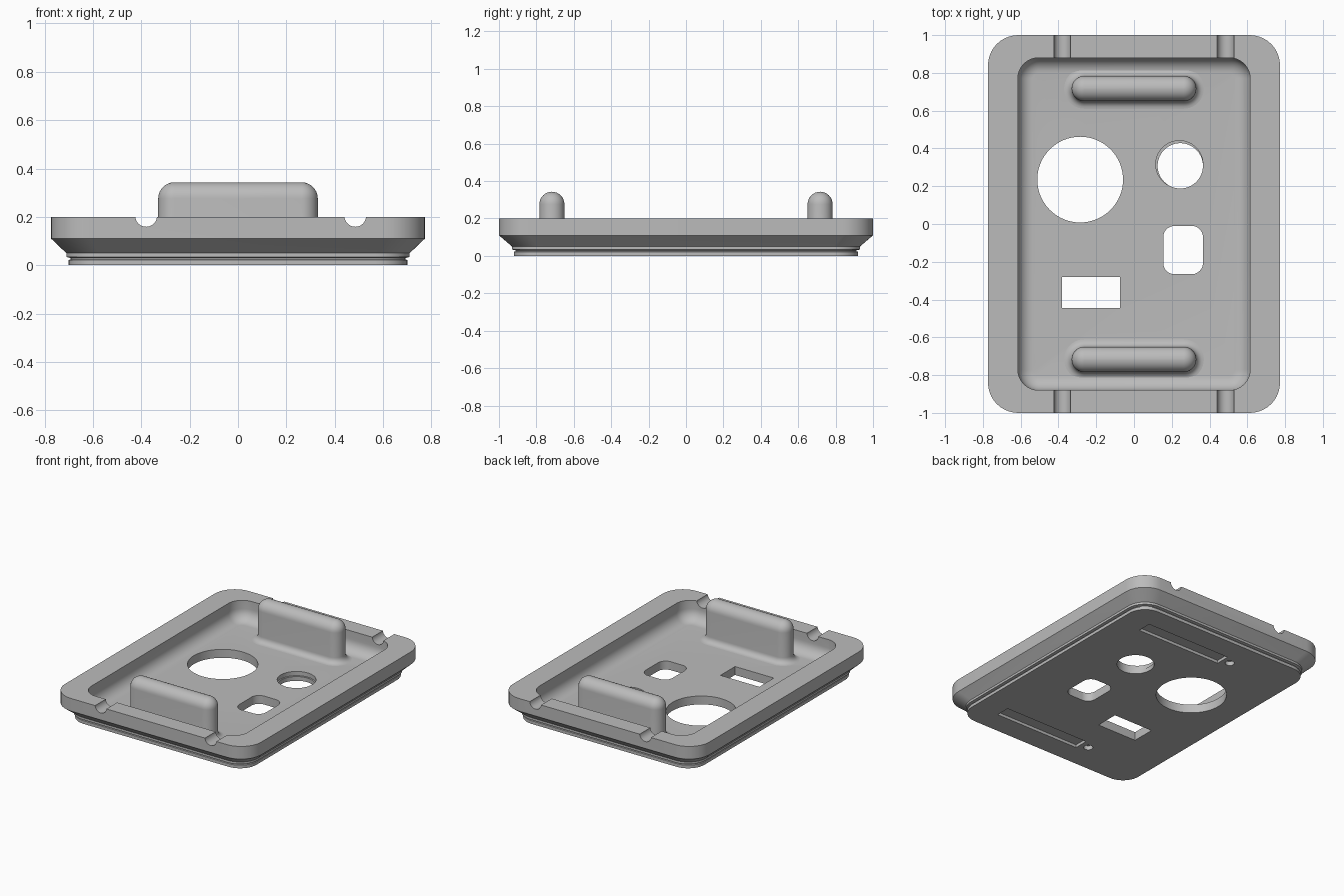
import bpy, bmesh, math

if "Cube" in bpy.data.objects:
    bpy.data.objects.remove(bpy.data.objects["Cube"])

grey = bpy.data.materials.new("plain grey")
grey.diffuse_color = (0.5, 0.5, 0.5, 1)
grey.use_nodes = True
grey.node_tree.nodes["Principled BSDF"].inputs["Base Color"].default_value = grey.diffuse_color


def loop(cx, cy, hx, hy, r, z, seg=10):
    """Rounded rectangle outline; r equal to the half size gives a stadium or circle."""
    pts = []
    for q, (sx, sy) in enumerate([(1, 1), (-1, 1), (-1, -1), (1, -1)]):
        for i in range(seg + 1):
            a = math.pi / 2 * (q + i / seg)
            pts.append((cx + sx * (hx - r) + r * math.cos(a),
                        cy + sy * (hy - r) + r * math.sin(a), z))
    return pts


def loft(name, loops):
    """Skin a stack of matching outlines and cap both ends."""
    bm = bmesh.new()
    rings = [[bm.verts.new(p) for p in pts] for pts in loops]
    n = len(rings[0])
    for a, b in zip(rings, rings[1:]):
        for i in range(n):
            j = (i + 1) % n
            bm.faces.new((a[i], a[j], b[j], b[i]))
    bm.faces.new(rings[0][::-1])
    bm.faces.new(rings[-1])
    bmesh.ops.remove_doubles(bm, verts=bm.verts, dist=1e-5)
    bmesh.ops.recalc_face_normals(bm, faces=bm.faces)
    me = bpy.data.meshes.new(name)
    bm.to_mesh(me)
    bm.free()
    ob = bpy.data.objects.new(name, me)
    bpy.context.collection.objects.link(ob)
    me.materials.append(grey)
    return ob


def activate(ob):
    bpy.ops.object.select_all(action='DESELECT')
    ob.select_set(True)
    bpy.context.view_layer.objects.active = ob


def cut(target, cutter):
    mod = target.modifiers.new("cut", 'BOOLEAN')
    mod.operation, mod.solver, mod.object = 'DIFFERENCE', 'EXACT', cutter
    activate(target)
    bpy.ops.object.modifier_apply(modifier=mod.name)
    bpy.data.objects.remove(cutter)


def punch(cx, cy, hx, hy, r, z0, z1, seg=10):
    cut(tray, loft("cutter", [loop(cx, cy, hx, hy, r, z, seg) for z in (z0, z1)]))


FLOOR = 0.06
FILLET = 0.08

# Tray shell: stepped foot, chamfer, rim, then the filleted cavity
outside = [(0.70, 0.92, 0.13, 0.0), (0.70, 0.92, 0.13, 0.022),
           (0.692, 0.912, 0.122, 0.024), (0.692, 0.912, 0.122, 0.03),
           (0.71, 0.93, 0.14, 0.034), (0.71, 0.93, 0.14, 0.05),
           (0.773, 1.0, 0.16, 0.11), (0.773, 1.0, 0.16, 0.2)]
shell = [loop(0, 0, *p) for p in outside]
shell.append(loop(0, 0, 0.615, 0.88, 0.11, 0.2))
for k in range(9):
    a = math.pi / 2 * k / 8
    d = FILLET * (1 - math.cos(a))
    shell.append(loop(0, 0, 0.615 - d, 0.88 - d, 0.11 - d,
                      FLOOR + FILLET * (1 - math.sin(a))))
tray = loft("tray", shell)

# Openings through the floor
punch(-0.285, 0.235, 0.227, 0.227, 0.227, -0.1, 0.18, 16)
punch(0.24, 0.316, 0.125, 0.125, 0.125, 0.03, 0.18, 14)
punch(0.245, 0.308, 0.12, 0.12, 0.12, -0.1, 0.1, 14)
punch(0.26, -0.138, 0.105, 0.128, 0.06, -0.1, 0.18)
punch(-0.228, -0.362, 0.153, 0.082, 0.0005, -0.1, 0.18, 1)

# Shallow slots and pin holes in the underside
for y in (-0.71, 0.71):
    punch(0.18, y, 0.33, 0.05, 0.0005, -0.1, 0.02, 1)
    punch(-0.21, y, 0.03, 0.03, 0.03, -0.1, 0.03, 6)

# Round grooves across both end rims
for x in (-0.38, 0.485):
    groove = loft("groove", [loop(0, 0, 0.045, 0.045, 0.045, z, 8) for z in (-1.2, 1.2)])
    for v in groove.data.vertices:
        px, py, pz = v.co
        v.co = (x + px, -pz, 0.204 + py)
    cut(tray, groove)

# Two round-topped ridges with a fillet at the foot
ridges = []
R, FOOT = 0.067, 0.04
for name, y in (("front_ridge", -0.717), ("back_ridge", 0.717)):
    rows = [loop(0, y, 0.33 + FOOT, R + FOOT, R + FOOT, FLOOR - 0.015)]
    for k in range(7):
        a = math.pi / 2 * k / 6
        d = FOOT * (1 - math.sin(a))
        rows.append(loop(0, y, 0.33 + d, R + d, R + d, FLOOR + FOOT * (1 - math.cos(a))))
    for k in range(9):
        a = math.pi / 2 * k / 8
        d = min(R * (1 - math.cos(a)), R - 0.001)
        rows.append(loop(0, y, 0.33 - d, R - d, R - d, 0.343 - R + R * math.sin(a)))
    ridges.append(loft(name, rows))

for ob in [tray] + ridges:
    activate(ob)
    bpy.ops.object.shade_smooth_by_angle(angle=math.radians(30))
